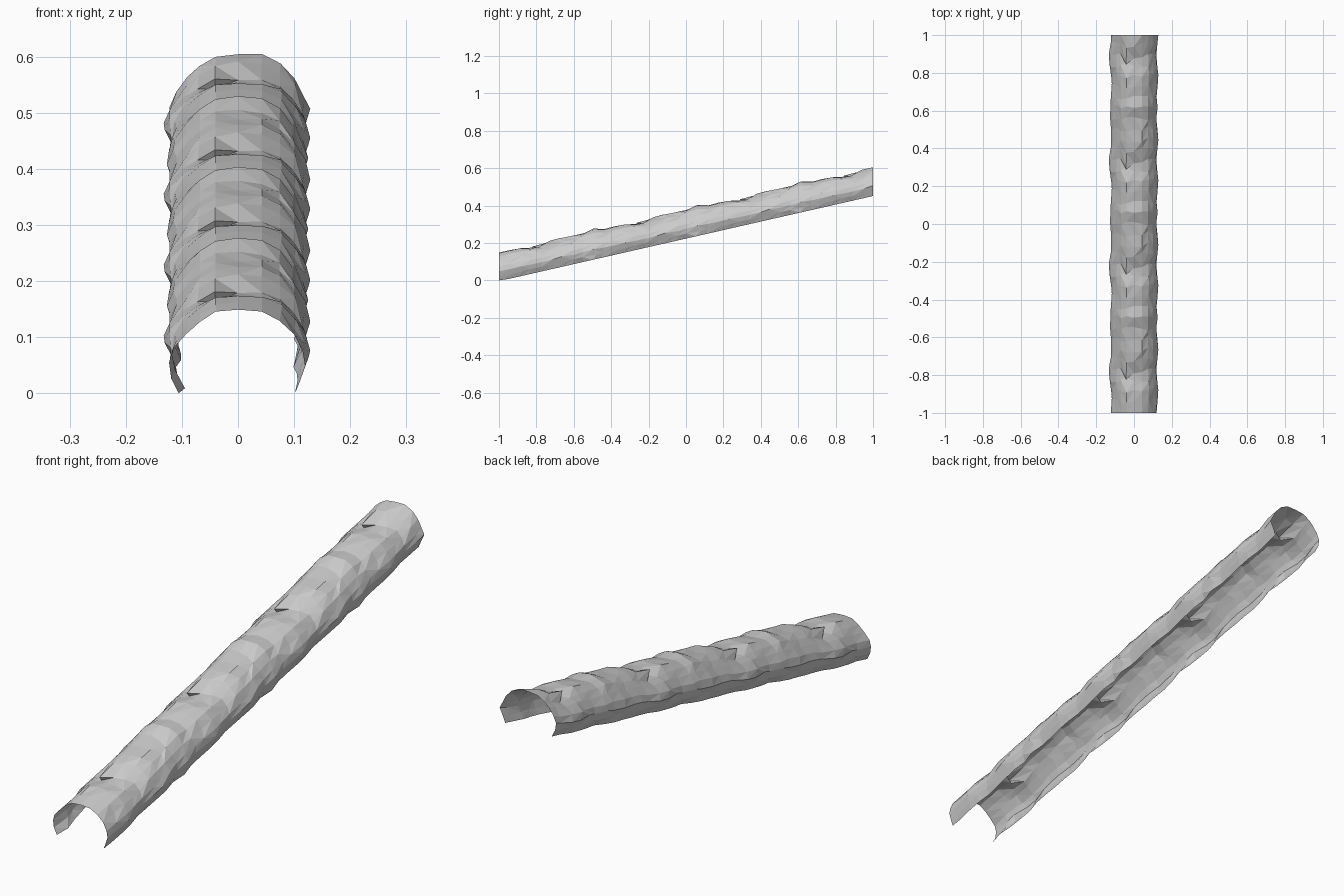
import bpy, bmesh, random

random.seed(4)
if "Cube" in bpy.data.objects:
    bpy.data.objects.remove(bpy.data.objects["Cube"], do_unlink=True)

# Grey rock colour
rock = bpy.data.materials.new("grey_rock")
rock.use_nodes = True
GREY = (0.6, 0.6, 0.6, 1)
rock.diffuse_color = GREY
rock.node_tree.nodes["Principled BSDF"].inputs["Base Color"].default_value = GREY

# Arch section from left foot to right foot: (x, height)
ARCH = [(-.102, -.004), (-.116, .027), (-.122, .055), (-.114, .08), (-.09, .108),
        (-.068, .128), (-.04, .144), (0, .148), (.042, .145), (.075, .131),
        (.1, .105), (.117, .075), (.122, .05), (.113, .022), (.106, -.004)]
# Repeating bumps along the tunnel: crown height, left and right swelling
CROWN = [.146, .147, .146, .136, .129, .145, .150, .147, .150, .160]
LEFT = [.0, -.002, .002, .005, .009, .003, -.001, -.003, .001, .003]
RIGHT = [.0, .002, .006, .003, -.001, .0, .003, .001, -.002, .0]
PERIOD, ROWS, SLOPE = len(CROWN), 37, .2275
last = len(ARCH) - 1
noise = [[random.uniform(-1, 1) for _ in ARCH] for _ in CROWN]


def rock_point(row, col):
    """Place one point of the rough arch."""
    k = row % PERIOD
    x, h = ARCH[col]
    y = -1 + 2 * row / (ROWS - 1)
    base = SLOPE * (y + 1)
    side = LEFT[k] if x < 0 else RIGHT[k]
    wall = min(1, abs(x) / .12) ** 2
    sign = -1 if x < 0 else 1
    x += sign * side * wall
    h += (CROWN[k] - .147) * max(0, h / .147) ** 2
    rough = noise[k][col]
    if col in (0, last):
        x += .007 * rough
        h = max(h, 0) if row == 0 else h
    else:
        x += .004 * rough * wall
        h += .003 * rough * (1 - .5 * wall)
        # Uneven rows give slanting facets on the flanks
        if 0 < row < ROWS - 1:
            y += .014 * noise[k][col - 1] + .012 * wall
    # Undercut ledge left of the crown
    if k == 3 and col == 6 and row < ROWS - 1:
        h -= .008
        y += .03
    if k == 4 and col == 6:
        h += .006
        y -= .035
    return x, y, h + base


# Open rock vault climbing towards the back
bm = bmesh.new()
grid = [[bm.verts.new(rock_point(r, c)) for c in range(last + 1)] for r in range(ROWS)]
for r in range(ROWS - 1):
    for c in range(last):
        a, b = grid[r][c], grid[r][c + 1]
        d, e = grid[r + 1][c], grid[r + 1][c + 1]
        if noise[r % PERIOD][c] > 0:
            bm.faces.new((a, b, e))
            bm.faces.new((a, e, d))
        else:
            bm.faces.new((a, b, d))
            bm.faces.new((b, e, d))
mesh = bpy.data.meshes.new("tunnel_vault")
bm.to_mesh(mesh)
bm.free()
mesh.materials.append(rock)
vault = bpy.data.objects.new("tunnel_vault", mesh)
bpy.context.collection.objects.link(vault)
